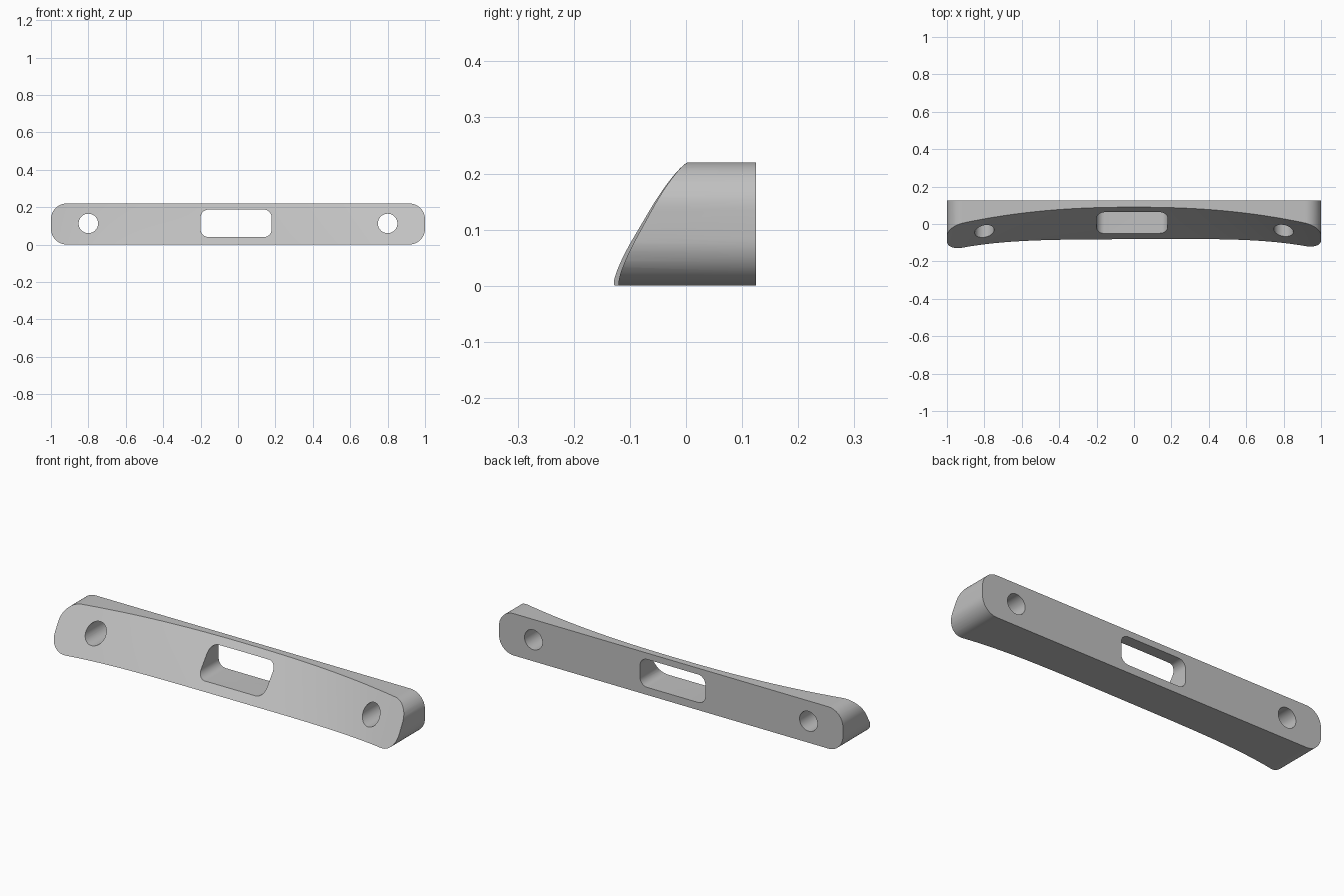
import bpy, bmesh, math

cube = bpy.data.objects.get("Cube")
if cube:
    bpy.data.objects.remove(cube, do_unlink=True)

HEIGHT, BACK, CORNER = 0.22, 0.125, 0.085

grey = bpy.data.materials.new("plain grey")
grey.use_nodes = True
COLOUR = (0.53, 0.53, 0.53, 1)
grey.diffuse_color = COLOUR
grey.node_tree.nodes["Principled BSDF"].inputs["Base Color"].default_value = COLOUR


def make_object(name, bm):
    bmesh.ops.recalc_face_normals(bm, faces=bm.faces)
    mesh = bpy.data.meshes.new(name)
    bm.to_mesh(mesh)
    bm.free()
    mesh.materials.append(grey)
    obj = bpy.data.objects.new(name, mesh)
    bpy.context.collection.objects.link(obj)
    return obj


def rounded_prism(name, x0, x1, z0, z1, radius, y0, y1, steps=12):
    """Rounded rectangle in the xz plane, extruded along y."""
    bm = bmesh.new()
    corners = [(x1 - radius, z1 - radius), (x0 + radius, z1 - radius),
               (x0 + radius, z0 + radius), (x1 - radius, z0 + radius)]
    verts = []
    for q, (cx, cz) in enumerate(corners):
        for i in range(steps + 1):
            a = (q + i / steps) * math.pi / 2
            verts.append(bm.verts.new((cx + radius * math.cos(a), y0,
                                       cz + radius * math.sin(a))))
    bmesh.ops.remove_doubles(bm, verts=verts, dist=1e-5)
    face = bm.faces.new([v for v in verts if v.is_valid])
    new = bmesh.ops.extrude_face_region(bm, geom=[face])["geom"]
    bmesh.ops.translate(bm, vec=(0, y1 - y0, 0),
                        verts=[v for v in new if isinstance(v, bmesh.types.BMVert)])
    return make_object(name, bm)


def front_y(x, z):
    """Sloped front, swept forward towards both ends."""
    u = abs(x) / 0.915
    top = 0.09 - 0.085 * u ** 2.3
    bottom = -0.081 - 0.041 * u ** 4 + 0.0045 * x
    return bottom + (top - bottom) * z / HEIGHT


def sloped_block(name, columns=72, rows=8):
    """Oversized block carrying the curved front surface."""
    bm = bmesh.new()
    grid = []
    for i in range(columns + 1):
        x = -1.04 + 2.08 * i / columns
        ring = []
        for j in range(rows + 1):
            z = -0.02 + (HEIGHT + 0.04) * j / rows
            ring.append(bm.verts.new((x, front_y(x, z), z)))
        ring.append(bm.verts.new((x, BACK + 0.1, HEIGHT + 0.02)))
        ring.append(bm.verts.new((x, BACK + 0.1, -0.02)))
        grid.append(ring)
    n = len(grid[0])
    for a, b in zip(grid, grid[1:]):
        for j in range(n):
            k = (j + 1) % n
            bm.faces.new((a[j], a[k], b[k], b[j]))
    bm.faces.new(grid[0])
    bm.faces.new(grid[-1])
    # Triangles keep the twisted front exact for the cuts
    bmesh.ops.triangulate(bm, faces=bm.faces)
    return make_object(name, bm)


def cut(body, tool, operation):
    tool.hide_render = True
    mod = body.modifiers.new(operation.lower(), "BOOLEAN")
    mod.operation, mod.object, mod.solver = operation, tool, "EXACT"
    bpy.context.view_layer.objects.active = body
    bpy.ops.object.modifier_apply(modifier=mod.name)
    bpy.data.objects.remove(tool, do_unlink=True)


# Bar: rounded outline trimmed by the sloped front
bar = rounded_prism("curved_bar", -1, 1, 0, HEIGHT, CORNER, -0.3, BACK)
cut(bar, sloped_block("front_shape"), "INTERSECT")

# Central window
cut(bar, rounded_prism("window_cutter", -0.2, 0.18, 0.04, 0.187, 0.042, -0.4, 0.4, 8),
    "DIFFERENCE")

# Round screw holes near both ends
R, HOLE_Z = 0.052, 0.113
for side in (-1, 1):
    cx = side * 0.8
    cut(bar, rounded_prism("hole_cutter", cx - R, cx + R, HOLE_Z - R, HOLE_Z + R,
                           R, -0.4, 0.4), "DIFFERENCE")

bpy.ops.object.select_all(action="DESELECT")
bar.select_set(True)
bpy.context.view_layer.objects.active = bar
bpy.ops.object.shade_smooth_by_angle(angle=math.radians(30))
